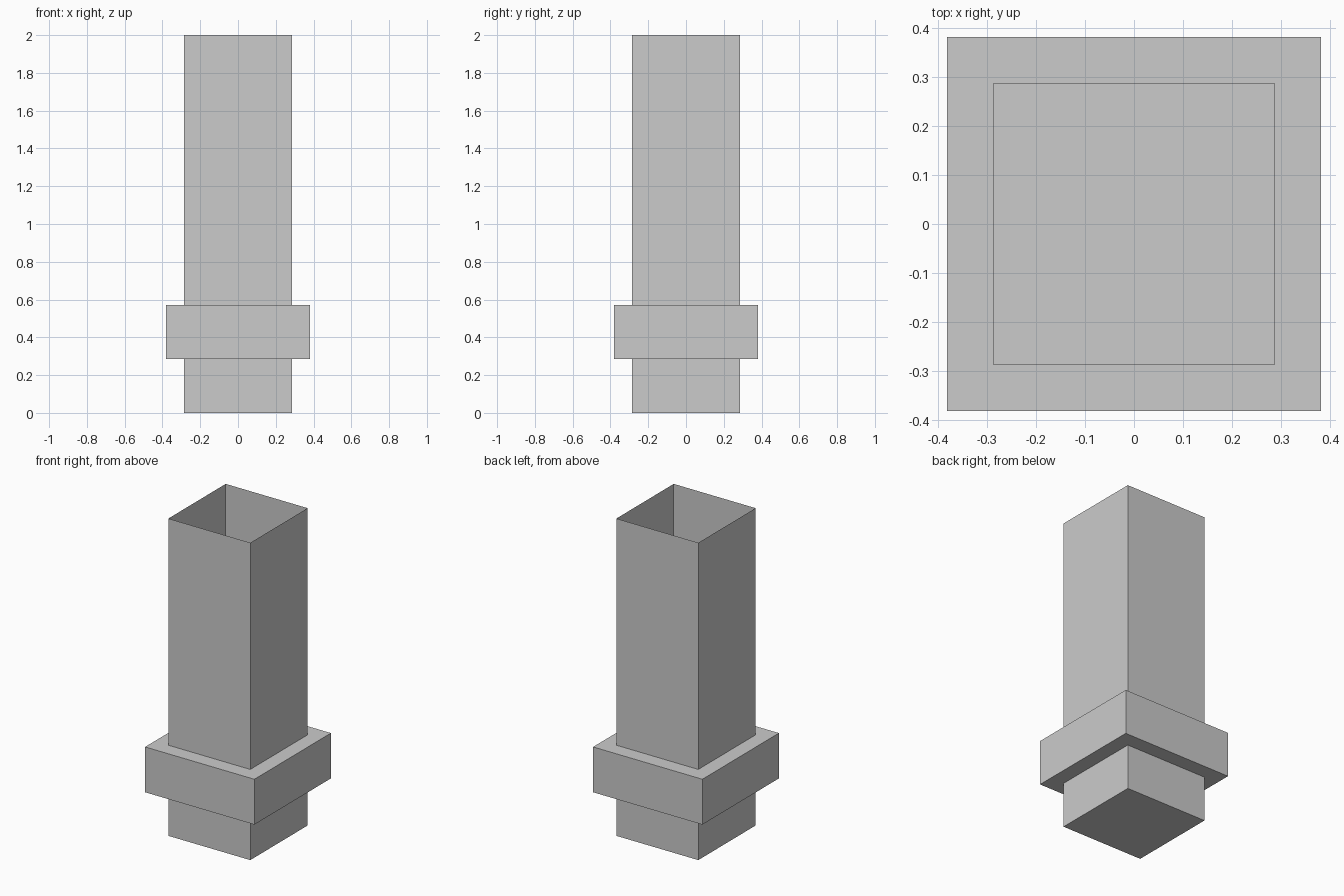
import bpy, bmesh

if "Cube" in bpy.data.objects:
    bpy.data.objects.remove(bpy.data.objects["Cube"])

# Square duct: profile of (half width, height) from the closed base to the open top
T, C = 0.2857, 0.381
profile = [(T, 0.0), (T, 0.2857), (C, 0.2857), (C, 0.5714), (T, 0.5714), (T, 2.0)]

bm = bmesh.new()
rings = [[bm.verts.new((sx * r, sy * r, z))
          for sx, sy in ((-1, -1), (1, -1), (1, 1), (-1, 1))]
         for r, z in profile]

# Base plate
bm.faces.new(rings[0][::-1])

# Walls and stepped collar
for low, high in zip(rings, rings[1:]):
    for i in range(4):
        j = (i + 1) % 4
        bm.faces.new((low[i], low[j], high[j], high[i]))

mesh = bpy.data.meshes.new("collared_duct")
bm.to_mesh(mesh)
bm.free()
bpy.context.collection.objects.link(bpy.data.objects.new("collared_duct", mesh))
